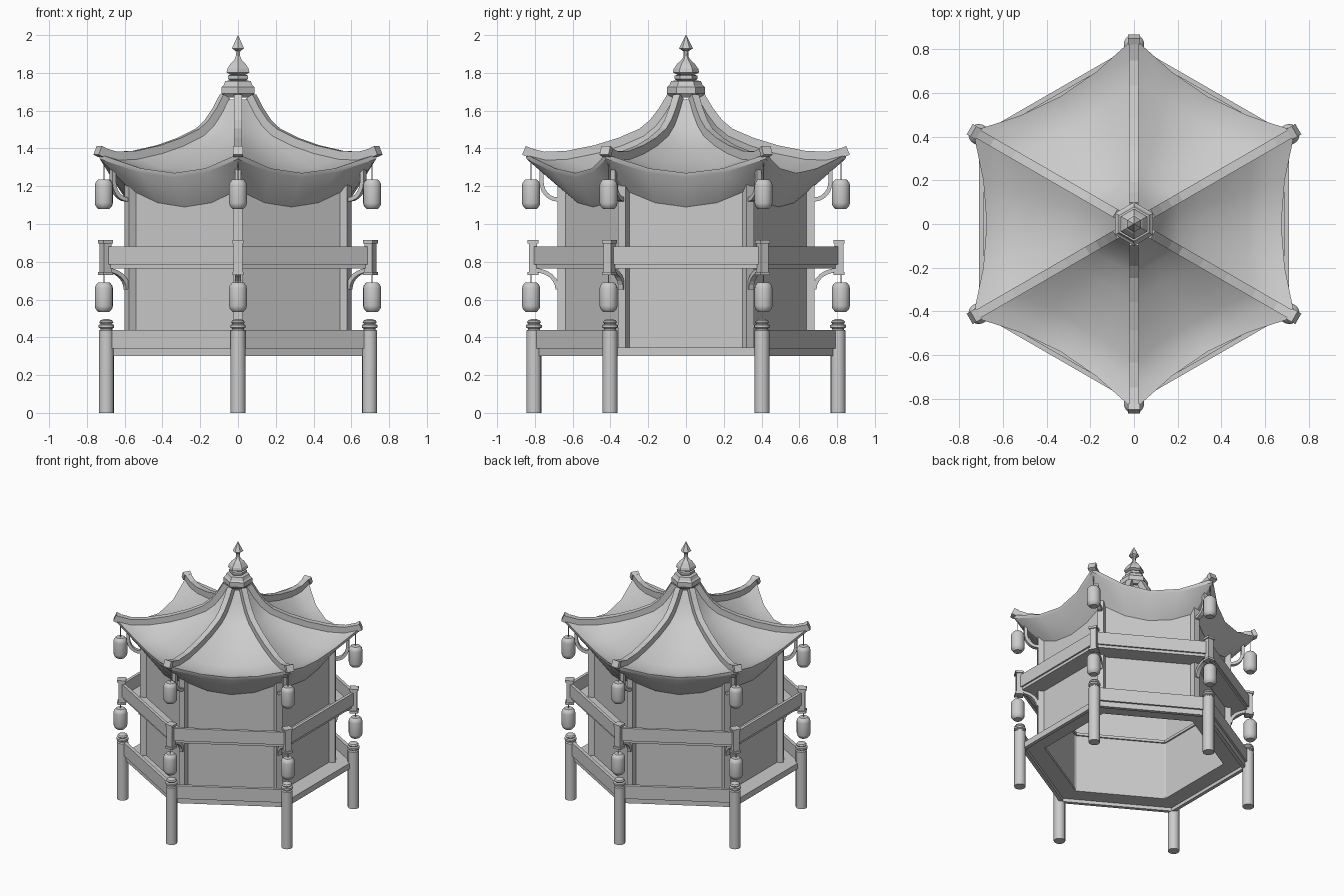
import bpy, bmesh
from math import radians, cos, sin, pi
from mathutils import Matrix, Vector

if "Cube" in bpy.data.objects:
    bpy.data.objects.remove(bpy.data.objects["Cube"])

grey = bpy.data.materials.new("light_grey")
grey.use_nodes = True
COLOUR = (0.6, 0.6, 0.6, 1)
grey.diffuse_color = COLOUR
grey.node_tree.nodes["Principled BSDF"].inputs["Base Color"].default_value = COLOUR

CORNERS = [radians(30 + 60 * k) for k in range(6)]
SIDES = [radians(60 * k) for k in range(6)]


def place(name, bm, angles=(0,), smooth=None):
    """Turn a bmesh into one object per angle, sharing the mesh."""
    bmesh.ops.recalc_face_normals(bm, faces=bm.faces)
    mesh = bpy.data.meshes.new(name)
    bm.to_mesh(mesh)
    bm.free()
    mesh.materials.append(grey)
    for a in angles:
        ob = bpy.data.objects.new(name, mesh)
        ob.rotation_euler.z = a
        bpy.context.collection.objects.link(ob)
    if smooth:
        bpy.ops.object.select_all(action="DESELECT")
        ob.select_set(True)
        bpy.context.view_layer.objects.active = ob
        bpy.ops.object.shade_smooth_by_angle(angle=radians(smooth))


def add_box(bm, centre, size):
    m = Matrix.Translation(centre) @ Matrix.Diagonal((*size, 1))
    bmesh.ops.create_cube(bm, size=1, matrix=m)


def add_lathe(bm, profile, sides, x=0.0, turn=0.0):
    """Revolve (radius, z) points about a vertical axis at x."""
    rings = []
    for r, z in profile:
        rings.append([bm.verts.new((x + r * cos(turn + 2 * pi * i / sides),
                                    r * sin(turn + 2 * pi * i / sides), z))
                      for i in range(sides)])
    for a, b in zip(rings, rings[1:]):
        for i in range(sides):
            j = (i + 1) % sides
            bm.faces.new((a[i], a[j], b[j], b[i]))
    bm.faces.new(rings[0][::-1])
    bm.faces.new(rings[-1])


def add_beam(bm, path, width, depth):
    """Square-section beam along (radius, z) points in the xz plane."""
    pts = [Vector((r, 0, z)) for r, z in path]
    rings = []
    for i, p in enumerate(pts):
        d = (pts[min(i + 1, len(pts) - 1)] - pts[max(i - 1, 0)]).normalized()
        n = Vector((-d.z, 0, d.x)) * depth / 2
        w = Vector((0, width / 2, 0))
        rings.append([bm.verts.new(p + o) for o in (n + w, n - w, -n - w, -n + w)])
    for a, b in zip(rings, rings[1:]):
        for i in range(4):
            j = (i + 1) % 4
            bm.faces.new((a[i], a[j], b[j], b[i]))
    bm.faces.new(rings[0])
    bm.faces.new(rings[-1])


def hex_ring(name, section):
    """Closed (radius, z) section swept round the six corners."""
    bm = bmesh.new()
    rings = [[bm.verts.new((r * cos(a), r * sin(a), z)) for a in CORNERS]
             for r, z in section]
    for k, a in enumerate(rings):
        b = rings[(k + 1) % len(rings)]
        for i in range(6):
            j = (i + 1) % 6
            bm.faces.new((a[i], a[j], b[j], b[i]))
    place(name, bm)


# Floor and balcony with a lip under the outer edge, and hollow walls
hex_ring("floor_ring", [(0.795, 0.30), (0.795, 0.345), (0.63, 0.345), (0.63, 0.325),
                        (0.765, 0.325), (0.765, 0.30)])
hex_ring("balcony_ring", [(0.805, 0.765), (0.805, 0.79), (0.622, 0.79), (0.622, 0.77),
                          (0.785, 0.77), (0.785, 0.765)])
hex_ring("walls", [(0.65, 0.34), (0.65, 1.2), (0.635, 1.2), (0.635, 0.34)])

# Wall pillars
bm = bmesh.new()
add_box(bm, (0.655, 0, 0.78), (0.05, 0.045, 0.88))
place("wall_pillar", bm, CORNERS)

# Lower railing leaves two opposite sides open
bm = bmesh.new()
add_box(bm, (0.69, 0, 0.39), (0.025, 0.795, 0.10))
place("lower_rail", bm, [a for k, a in enumerate(SIDES) if k % 3])
bm = bmesh.new()
add_box(bm, (0.698, 0, 0.834), (0.022, 0.80, 0.096))
place("balcony_rail", bm, SIDES)

# Ground posts with turned caps
bm = bmesh.new()
add_lathe(bm, [(0.04, 0), (0.04, 0.435), (0.032, 0.44), (0.032, 0.447), (0.042, 0.452),
               (0.042, 0.465), (0.03, 0.47), (0.037, 0.48), (0.031, 0.49), (0.012, 0.497)],
         14, x=0.805)
place("ground_post", bm, CORNERS, smooth=35)

# Balcony posts with square caps
bm = bmesh.new()
add_box(bm, (0.81, 0, 0.82), (0.045, 0.045, 0.17))
for z in (0.737, 0.906):
    add_box(bm, (0.81, 0, z), (0.06, 0.06, 0.016))
place("balcony_post", bm, CORNERS)

# Curved brackets under balcony and eaves
steps = [radians(15 * i) for i in range(7)]
bm = bmesh.new()
add_beam(bm, [(0.80 - 0.12 * sin(t), 0.655 + 0.10 * cos(t)) for t in steps], 0.03, 0.022)
place("balcony_bracket", bm, CORNERS)
bm = bmesh.new()
add_beam(bm, [(0.765, 1.31)] + [(0.68 + 0.085 * cos(t), 1.225 - 0.095 * sin(t)) for t in steps],
         0.03, 0.022)
place("eave_bracket", bm, CORNERS)

# Hanging lanterns in two tiers
for tier, z, hook in (("lower", 0.535, 0.735), ("upper", 1.08, 1.38)):
    bm = bmesh.new()
    add_lathe(bm, [(0.03, z), (0.036, z + 0.006), (0.045, z + 0.018), (0.048, z + 0.032),
                   (0.048, z + 0.125), (0.045, z + 0.138), (0.036, z + 0.15), (0.03, z + 0.156)],
              14, x=0.82)
    place(tier + "_lantern", bm, CORNERS, smooth=40)
    bm = bmesh.new()
    add_lathe(bm, [(0.003, z + 0.15), (0.003, hook)], 6, x=0.82)
    place(tier + "_lantern_cord", bm, CORNERS)

# Sweeping roof: top skin, eave edge and soffit for one sector
RIDGE = [(0.08, 1.675), (0.125, 1.60), (0.175, 1.535), (0.235, 1.485), (0.35, 1.435),
         (0.48, 1.395), (0.63, 1.365), (0.75, 1.36), (0.85, 1.385)]
rows = []
for r, z in RIDGE:
    t = (r - 0.08) / 0.77
    rows.append((r, z - 0.015, 0.085 * t * t, 0.10 * t))
rows.append((0.845, 1.345, 0.085, 0.10))
rows.append((0.655, 1.18, 0.0, 0.09))
SEG = 4
bm = bmesh.new()
c0, c1 = [Vector((cos(a), sin(a), 0)) for a in (radians(-30), radians(30))]
grid = []
for r, z, pull, drop in rows:
    line = []
    for i in range(SEG + 1):
        s = i / SEG
        w = 4 * s * (1 - s)
        p = c0.lerp(c1, s) * r * (1 - pull * w)
        p.z = z - drop * w
        line.append(bm.verts.new(p))
    grid.append(line)
for a, b in zip(grid, grid[1:]):
    for i in range(SEG):
        bm.faces.new((a[i], b[i], b[i + 1], a[i + 1]))
place("roof_panel", bm, SIDES, smooth=30)

# Hip ridges with upturned end blocks
bm = bmesh.new()
add_beam(bm, RIDGE, 0.042, 0.045)
add_beam(bm, [(0.83, 1.378), (0.858, 1.39)], 0.055, 0.05)
place("hip_ridge", bm, CORNERS)

# Six-sided finial
bm = bmesh.new()
add_lathe(bm, [(0.08, 1.67), (0.10, 1.69), (0.10, 1.725), (0.088, 1.735), (0.078, 1.757),
               (0.05, 1.76), (0.062, 1.768), (0.062, 1.785), (0.045, 1.79), (0.07, 1.802),
               (0.065, 1.822), (0.045, 1.85), (0.022, 1.87), (0.012, 1.89), (0.014, 1.915),
               (0.037, 1.93), (0.001, 2.0)], 6, turn=radians(30))
place("finial", bm)
